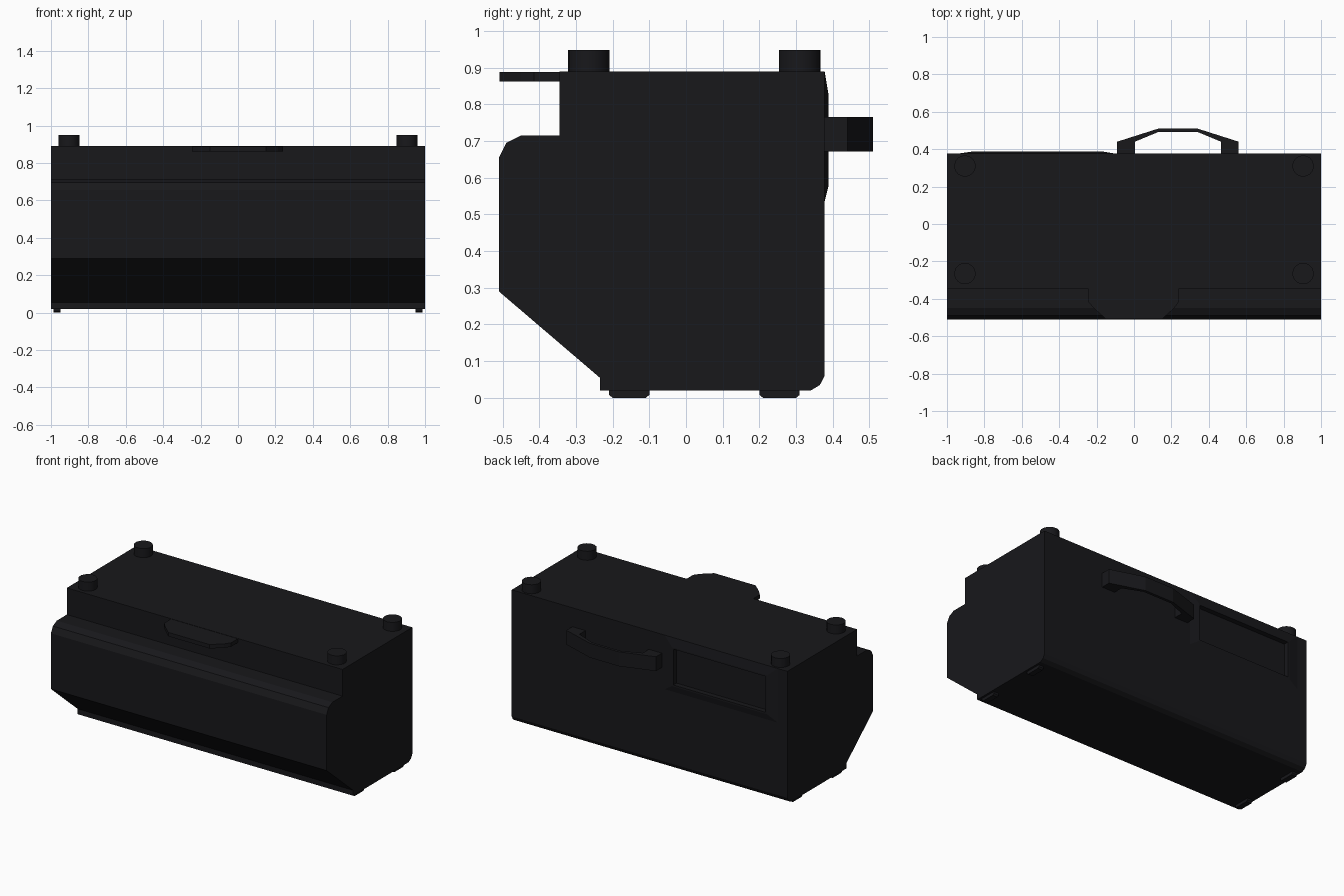
import bpy, bmesh
from mathutils import Vector

if "Cube" in bpy.data.objects:
    bpy.data.objects.remove(bpy.data.objects["Cube"])

black = bpy.data.materials.new("black_casing")
black.diffuse_color = (0.009, 0.009, 0.011, 1)
black.use_nodes = True
black.node_tree.nodes["Principled BSDF"].inputs["Base Color"].default_value = black.diffuse_color


def finish(name, bm):
    bmesh.ops.recalc_face_normals(bm, faces=bm.faces)
    me = bpy.data.meshes.new(name)
    bm.to_mesh(me)
    bm.free()
    ob = bpy.data.objects.new(name, me)
    bpy.context.collection.objects.link(ob)
    me.materials.append(black)
    return ob


def prism(name, pts, offset):
    """Extrude a closed outline of 3D points by an offset."""
    bm = bmesh.new()
    f = bm.faces.new([bm.verts.new(p) for p in pts])
    r = bmesh.ops.extrude_face_region(bm, geom=[f])
    vs = [v for v in r["geom"] if isinstance(v, bmesh.types.BMVert)]
    bmesh.ops.translate(bm, verts=vs, vec=Vector(offset))
    return finish(name, bm)


def rect(x0, x1, z0, z1, y):
    return [(x0, y, z0), (x1, y, z0), (x1, y, z1), (x0, y, z1)]


# Main casing: side profile (y, z) swept along x
profile = [(-0.235, 0.02), (-0.235, 0.055), (-0.51, 0.29), (-0.51, 0.655),
           (-0.49, 0.695), (-0.45, 0.715), (-0.345, 0.715), (-0.345, 0.89),
           (0.378, 0.89), (0.378, 0.06), (0.365, 0.035), (0.34, 0.02)]
casing = prism("casing", [(-1, y, z) for y, z in profile], (2, 0, 0))

# Recess in the back, cut with a box
px0, px1, pz0, pz1 = -0.85, -0.18, 0.585, 0.82
cutter = prism("recess_cutter", rect(px0, px1, pz0, pz1, 0.355), (0, 0.1, 0))
cutter.hide_render = True
cut = casing.modifiers.new("recess", 'BOOLEAN')
cut.operation = 'DIFFERENCE'
cut.solver = 'EXACT'
cut.object = cutter
bpy.context.view_layer.objects.active = casing
bpy.ops.object.modifier_apply(modifier="recess")
bpy.data.objects.remove(cutter)

# Shallow raised frame around the recess
bm = bmesh.new()
rings = [rect(px0 - 0.08, px1 + 0.07, pz0 - 0.05, pz1 + 0.07, 0.378),
         rect(px0 - 0.01, px1 + 0.01, pz0 - 0.01, pz1 + 0.01, 0.388),
         rect(px0, px1, pz0, pz1, 0.388),
         rect(px0, px1, pz0, pz1, 0.378)]
rings = [[bm.verts.new(p) for p in r] for r in rings]
for a, b in zip(rings, rings[1:] + rings[:1]):
    for i in range(4):
        j = (i + 1) % 4
        bm.faces.new((a[i], a[j], b[j], b[i]))
finish("recess_frame", bm)

# Front tab flush with the top
tab = [(-0.245, -0.34), (-0.245, -0.415), (-0.215, -0.45), (-0.15, -0.508), (0.15, -0.508),
       (0.215, -0.45), (0.24, -0.415), (0.24, -0.34)]
prism("front_tab", [(x, y, 0.862) for x, y in tab], (0, 0, 0.026))

# Carry handle arching off the back
half = [(0.325, 0.375), (0.325, 0.44), (0.105, 0.51)]
inner = [(0.105, 0.492), (0.23, 0.44), (0.23, 0.375)]
right = half + inner
outline = (half + [(-x, y) for x, y in reversed(half)]
           + [(-x, y) for x, y in reversed(inner)] + inner)
prism("carry_handle", [(x + 0.235, y, 0.672) for x, y in outline], (0, 0, 0.094))


# Top knobs and bottom feet at the four corners
for sx, side in ((-1, "left"), (1, "right")):
    for y, end in ((-0.265, "front"), (0.31, "back")):
        bm = bmesh.new()
        bmesh.ops.create_cone(bm, cap_ends=True, segments=18, radius1=0.057,
                              radius2=0.057, depth=0.07)
        bmesh.ops.translate(bm, verts=bm.verts, vec=(sx * 0.904, y, 0.914))
        knob = finish(f"knob_{end}_{side}", bm)
        bpy.context.view_layer.objects.active = knob
        knob.select_set(True)
        bpy.ops.object.shade_smooth_by_angle()
        knob.select_set(False)
    for y, end in ((-0.155, "front"), (0.255, "back")):
        foot = [(y - 0.055, 0.022), (y - 0.055, 0.008), (y - 0.045, 0),
                (y + 0.045, 0), (y + 0.055, 0.008), (y + 0.055, 0.022)]
        prism(f"foot_{end}_{side}", [(sx * 0.968 - 0.018, a, b) for a, b in foot],
              (0.036, 0, 0))
